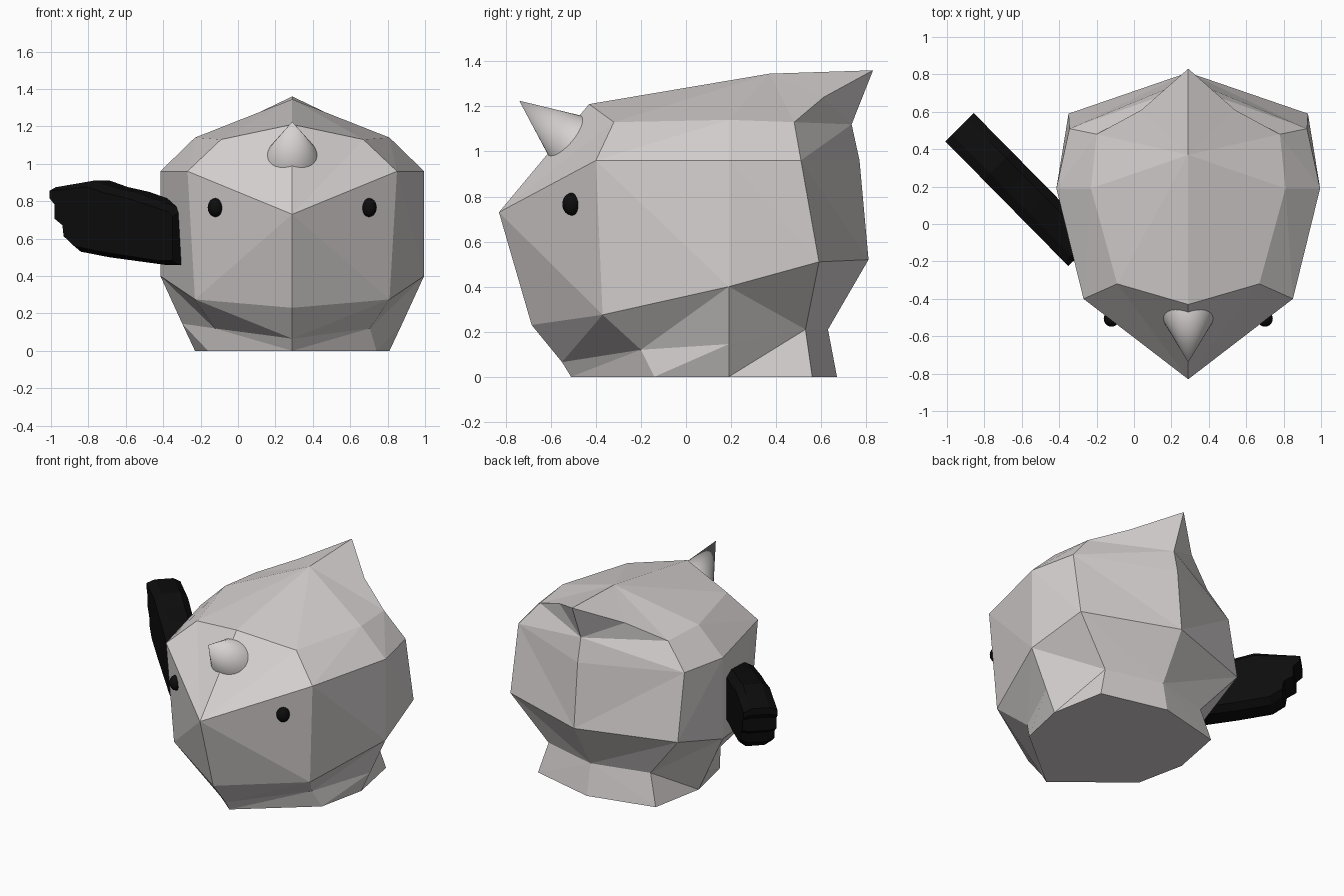
import bpy, bmesh, math
from mathutils import Vector

if "Cube" in bpy.data.objects:
    bpy.data.objects.remove(bpy.data.objects["Cube"])

CX = 0.29  # centre line of the body


def material(name, rgb):
    m = bpy.data.materials.new(name)
    m.diffuse_color = (*rgb, 1)
    m.use_nodes = True
    m.node_tree.nodes["Principled BSDF"].inputs["Base Color"].default_value = m.diffuse_color
    return m


def finish(bm, name, mat):
    bmesh.ops.remove_doubles(bm, verts=bm.verts, dist=0.0005)
    bmesh.ops.recalc_face_normals(bm, faces=bm.faces)
    me = bpy.data.meshes.new(name)
    bm.to_mesh(me)
    bm.free()
    me.materials.append(mat)
    ob = bpy.data.objects.new(name, me)
    bpy.context.collection.objects.link(ob)
    return ob


shell = material("pale warm grey", (0.68, 0.64, 0.64))
black = material("black", (0.004, 0.004, 0.004))

# Body: rings from the ground up, each front centre -> back centre (half)
rings = [
    [(0, -.51, 0), (.45, -.14, 0), (.52, .19, 0), (.45, .56, 0), (0, .67, 0)],
    [(0, -.55, .065), (.415, -.20, .12), (.588, .19, .145), (.39, .53, .21), (0, .63, .21)],
    [(0, -.685, .23), (.52, -.37, .275), (.705, .19, .40), (.64, .59, .51), (0, .81, .52)],
    [(0, -.83, .73), (.56, -.40, .96), (.705, .19, .96), (.635, .51, .96), (0, .77, .96)],
    [(0, -.43, 1.21), (.38, -.32, 1.13), (.52, .19, 1.14), (.49, .48, 1.13), (0, .735, 1.12)],
]
peak, tail, crest = (0, .37, 1.345), (0, .83, 1.36), (.25, .61, 1.24)

tris = []
for r in range(4):
    lo, hi = rings[r], rings[r + 1]
    for i in range(4):
        a, b, c, d = lo[i], lo[i + 1], hi[i + 1], hi[i]
        if r == 2 or (r == 1 and i >= 2):
            tris += [(a, b, d), (b, c, d)]
        else:
            tris += [(a, b, c), (a, c, d)]
# top cap, tail point and its hollow underside
rim = rings[4][:4] + [crest, tail]
tris += [(p, q, peak) for p, q in zip(rim, rim[1:])]
tris += [(rim[3], crest, rings[4][4]), (crest, tail, rings[4][4])]

bm = bmesh.new()
for s in (1, -1):
    for poly in tris + [rings[0]]:
        bm.faces.new([bm.verts.new((CX + s * x, y, z)) for x, y, z in poly])
finish(bm, "body", shell)

# Horn: cone leaning forward, its base sunk into the forehead
apex = Vector((CX, -.74, 1.225))
axis = Vector((0, -.20, .155)).normalized()
length = 0.31
bpy.ops.mesh.primitive_cone_add(vertices=32, radius1=length * .45, radius2=0, depth=length,
                                location=apex - axis * length / 2,
                                rotation=axis.to_track_quat('Z', 'Y').to_euler())
horn = bpy.context.object
horn.name = "horn"
horn.data.materials.append(shell)
bpy.ops.object.shade_smooth_by_angle(angle=math.radians(40))

# Eyes
for s, side in ((-1, "left"), (1, "right")):
    bpy.ops.mesh.primitive_uv_sphere_add(segments=20, ring_count=12, radius=1,
                                         location=(CX + s * .41, -.507, .766))
    eye = bpy.context.object
    eye.name = side + "_eye"
    eye.scale = (.042, .042, .05)
    eye.data.materials.append(black)
    bpy.ops.object.shade_smooth_by_angle(angle=math.radians(40))

# Wing: stepped feather outline (distance along wing, height), with chamfered sides
outline = [(-.11, .46), (0, .46), (.42, .50), (.64, .53), (.72, .59), (.73, .66), (.79, .70),
           (.79, .79), (.83, .83), (.83, .875), (.66, .895), (.54, .91), (.40, .875),
           (.24, .85), (-.08, .77), (-.11, .74)]
along, across = Vector((-.70, .71, 0)), Vector((-.71, -.70, 0))
root = Vector((-.35, -.07, 0))
bm = bmesh.new()
layers = []
for off, k in ((-.105, .80), (-.06, 1), (.06, 1), (.11, .84)):
    layer = []
    for u, z in outline:
        mid = .60 + .18 * max(u, 0)  # wing centre height rises to the tip
        # shrink height towards the chamfer, keep the length
        p = root + along * u + across * off
        p.z = mid + (z - mid) * k
        layer.append(bm.verts.new(p))
    layers.append(layer)
n = len(outline)
for a, b in zip(layers, layers[1:]):
    for i in range(n):
        j = (i + 1) % n
        bm.faces.new((a[i], a[j], b[j], b[i]))
bm.faces.new(layers[0])
bm.faces.new(layers[-1])
finish(bm, "wing", black)
